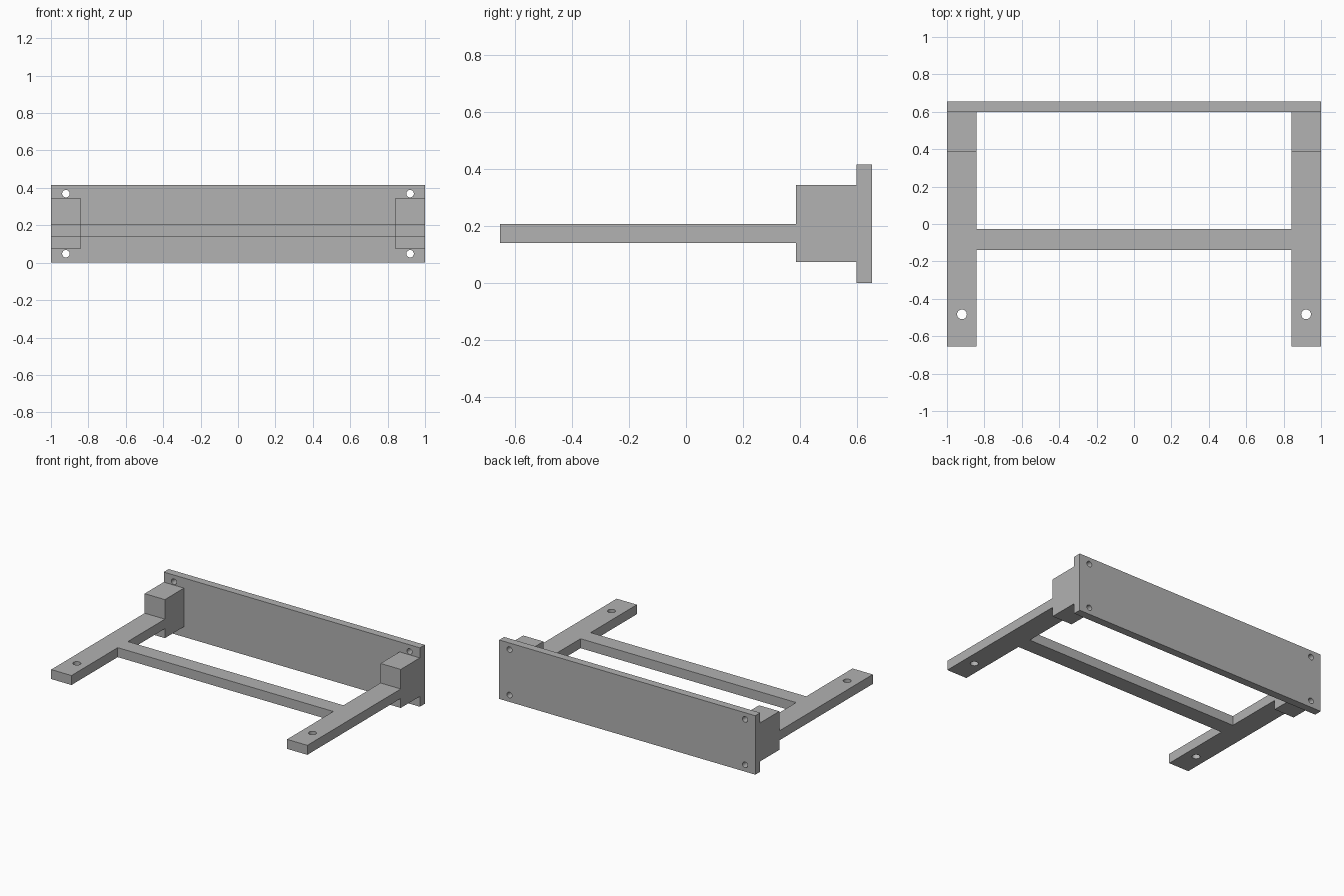
import bpy, bmesh
from mathutils import Matrix, Vector

cube = bpy.data.objects.get("Cube")
if cube:
    bpy.data.objects.remove(cube, do_unlink=True)

# Key dimensions
HALF_W, INNER_W = 1.0, 0.842
FRONT, BLOCK_Y, PLATE_Y, BACK = -0.655, 0.387, 0.6, 0.655
BAR_FRONT, BAR_BACK = -0.139, -0.026
ARM_LOW, ARM_TOP = 0.14, 0.207
HOLE_X = 0.92

grey = bpy.data.materials.new("plain grey")
grey.use_nodes = True
colour = (0.445, 0.445, 0.445, 1)
grey.diffuse_color = colour
grey.node_tree.nodes["Principled BSDF"].inputs["Base Color"].default_value = colour


def make_object(name, bm):
    bmesh.ops.recalc_face_normals(bm, faces=bm.faces)
    mesh = bpy.data.meshes.new(name)
    bm.to_mesh(mesh)
    bm.free()
    mesh.materials.append(grey)
    obj = bpy.data.objects.new(name, mesh)
    bpy.context.collection.objects.link(obj)
    return obj


def box(name, low, high):
    low, high = Vector(low), Vector(high)
    bm = bmesh.new()
    bmesh.ops.create_cube(bm, size=1, matrix=Matrix.Translation((low + high) / 2)
                          @ Matrix.Diagonal((*(high - low), 1)))
    return make_object(name, bm)


def drill(obj, centres, radius, rotation):
    """Cut round through-holes at the given centres."""
    bm = bmesh.new()
    for centre in centres:
        bmesh.ops.create_cone(bm, cap_ends=True, segments=32, radius1=radius,
                              radius2=radius, depth=0.2,
                              matrix=Matrix.Translation(centre) @ rotation)
    cutter = make_object(obj.name + "_cutter", bm)
    cutter.hide_render = True
    mod = obj.modifiers.new("holes", "BOOLEAN")
    mod.operation, mod.solver, mod.object = "DIFFERENCE", "EXACT", cutter
    bpy.ops.object.select_all(action="DESELECT")
    bpy.context.view_layer.objects.active = obj
    obj.select_set(True)
    bpy.ops.object.modifier_apply(modifier=mod.name)
    bpy.data.objects.remove(cutter, do_unlink=True)
    bpy.ops.object.shade_smooth_by_angle()


# H-shaped frame: two arms joined by a crossbar, extruded from one outline
right_half = [(INNER_W, BAR_FRONT), (INNER_W, FRONT), (HALF_W, FRONT),
              (HALF_W, BLOCK_Y), (INNER_W, BLOCK_Y), (INNER_W, BAR_BACK)]
outline = right_half + [(-x, y) for x, y in reversed(right_half)]
bm = bmesh.new()
face = bm.faces.new([bm.verts.new((x, y, ARM_LOW)) for x, y in outline])
top = bmesh.ops.extrude_face_region(bm, geom=[face])["geom"]
bmesh.ops.translate(bm, vec=(0, 0, ARM_TOP - ARM_LOW),
                    verts=[v for v in top if isinstance(v, bmesh.types.BMVert)])
frame = make_object("arm_frame", bm)
drill(frame, [(s * HOLE_X, -0.483, 0.17) for s in (-1, 1)], 0.026, Matrix())

# Mounting blocks between arms and plate
for side, s in (("left", 1), ("right", -1)):
    x_low, x_high = sorted((s * INNER_W, s * HALF_W))
    box(side + "_mounting_block", (x_low, BLOCK_Y, 0.073), (x_high, PLATE_Y, 0.345))

# Back plate with four corner screw holes
plate = box("back_plate", (-HALF_W, PLATE_Y, 0), (HALF_W, BACK, 0.416))
drill(plate, [(s * HOLE_X, 0.63, z) for s in (-1, 1) for z in (0.048, 0.369)],
      0.02, Matrix.Rotation(1.570796, 4, "X"))
